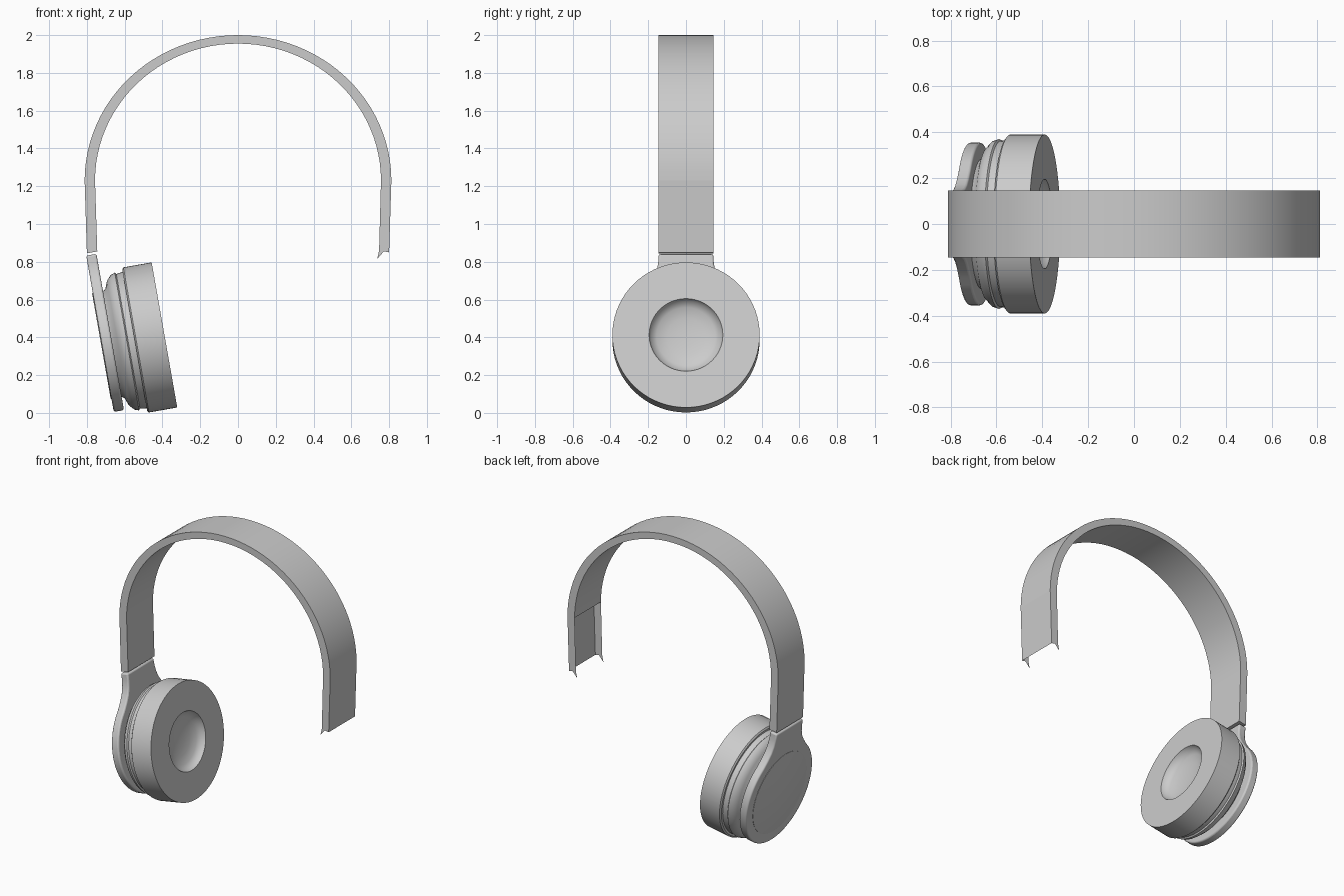
import bpy, bmesh, math
from mathutils import Matrix

if "Cube" in bpy.data.objects:
    bpy.data.objects.remove(bpy.data.objects["Cube"])

HALF_W = 0.145
TILT = Matrix.Translation((-0.547, 0, 0.385)) @ Matrix.Rotation(math.radians(-10), 4, 'Y')


def finish(name, bm, angle=35, matrix=None, fix=True):
    if fix:
        bmesh.ops.recalc_face_normals(bm, faces=bm.faces)
    mesh = bpy.data.meshes.new(name)
    bm.to_mesh(mesh)
    bm.free()
    ob = bpy.data.objects.new(name, mesh)
    bpy.context.collection.objects.link(ob)
    if matrix:
        ob.matrix_world = matrix
    bpy.ops.object.select_all(action='DESELECT')
    ob.select_set(True)
    bpy.context.view_layer.objects.active = ob
    bpy.ops.object.shade_smooth_by_angle(angle=math.radians(angle))
    return ob


def strip(name, outer, inner):
    """Solid band between two xz curves, spanning the headband width."""
    bm = bmesh.new()
    rings = []
    for (ox, oz), (ix, iz) in zip(outer, inner):
        rings.append([bm.verts.new(p) for p in (
            (ox, -HALF_W, oz), (ox, HALF_W, oz), (ix, HALF_W, iz), (ix, -HALF_W, iz))])
    for a, b in zip(rings, rings[1:]):
        for i in range(4):
            j = (i + 1) % 4
            bm.faces.new((a[i], a[j], b[j], b[i]))
    bm.faces.new(rings[0])
    bm.faces.new(rings[-1])
    return finish(name, bm)


def lathe(name, profile, segments=72):
    """Revolve (axial, radius) points about the tilted ear-cup axis."""
    bm = bmesh.new()
    rings = []
    for t, r in profile:
        if r == 0:
            rings.append([bm.verts.new((t, 0, 0))] * segments)
        else:
            rings.append([bm.verts.new((t, r * math.cos(a), r * math.sin(a)))
                          for a in (2 * math.pi * i / segments for i in range(segments))])
    for a, b in zip(rings, rings[1:]):
        for i in range(segments):
            j = (i + 1) % segments
            quad = list(dict.fromkeys((a[i], a[j], b[j], b[i])))
            bm.faces.new(quad)
    return finish(name, bm, 35, TILT)


def arc(rx, rz, n=48):
    return [(-rx * math.cos(math.pi * i / n), 1.23 + rz * math.sin(math.pi * i / n))
            for i in range(n + 1)]


# Headband arch and the left straight section
strip("headband", arc(0.812, 0.77), arc(0.757, 0.725))
strip("left_slider", [(-0.812, 1.23), (-0.80, 0.845)], [(-0.757, 1.23), (-0.745, 0.855)])

# Right slider: an open shell with its inner side and lower end missing
bm = bmesh.new()
walls = []
for y in (-HALF_W, HALF_W):
    pts = [(0.812, 1.23), (0.80, 0.85), (0.772, 0.855), (0.737, 0.815), (0.747, 0.86), (0.757, 1.23)]
    walls.append([bm.verts.new((x, y, z)) for x, z in pts])
front, back = walls
bm.faces.new(front)
bm.faces.new(back[::-1])
bm.faces.new((front[1], front[0], back[0], back[1]))
finish("right_slider_shell", bm)

# Left yoke: a flared neck running into a round plate
half = [(HALF_W, 0.485), (0.147, 0.44), (0.155, 0.395), (0.172, 0.352), (0.20, 0.31), (0.235, 0.267)]
half += [(0.355 * math.cos(a), 0.355 * math.sin(a))
         for a in (math.radians(42 - 132 * i / 30) for i in range(31))]
outline = half + [(-y, z) for y, z in reversed(half[:-1])]
bm = bmesh.new()
base = bm.faces.new([bm.verts.new((-0.175, y, z)) for y, z in outline])
ext = bmesh.ops.extrude_face_region(bm, geom=[base])
bmesh.ops.translate(bm, vec=(0.055, 0, 0), verts=[v for v in ext["geom"] if isinstance(v, bmesh.types.BMVert)])
yoke = finish("left_yoke", bm, 35, TILT)
bev = yoke.modifiers.new("Bevel", 'BEVEL')
bev.width, bev.segments, bev.limit_method = 0.01, 3, 'ANGLE'
bev.angle_limit = math.radians(50)

# Outer cover disc
lathe("outer_cover", [(-0.17, 0.285), (-0.177, 0.285), (-0.179, 0.28), (-0.179, 0)])

# Ear-cup housing with stepped rim
lathe("ear_cup_housing", [(-0.13, 0), (-0.13, 0.275), (-0.105, 0.295), (-0.09, 0.335), (-0.065, 0.362),
                          (-0.042, 0.37), (-0.035, 0.362), (-0.008, 0.366), (0.004, 0.366), (0.004, 0)])

# Ear cushion: flat front with a shallow bowl in the middle
lathe("ear_cushion", [(0, 0), (0, 0.38), (0.008, 0.39), (0.16, 0.39), (0.16, 0.195), (0.135, 0.185),
                      (0.115, 0.155), (0.103, 0.10), (0.098, 0.05), (0.097, 0)])
